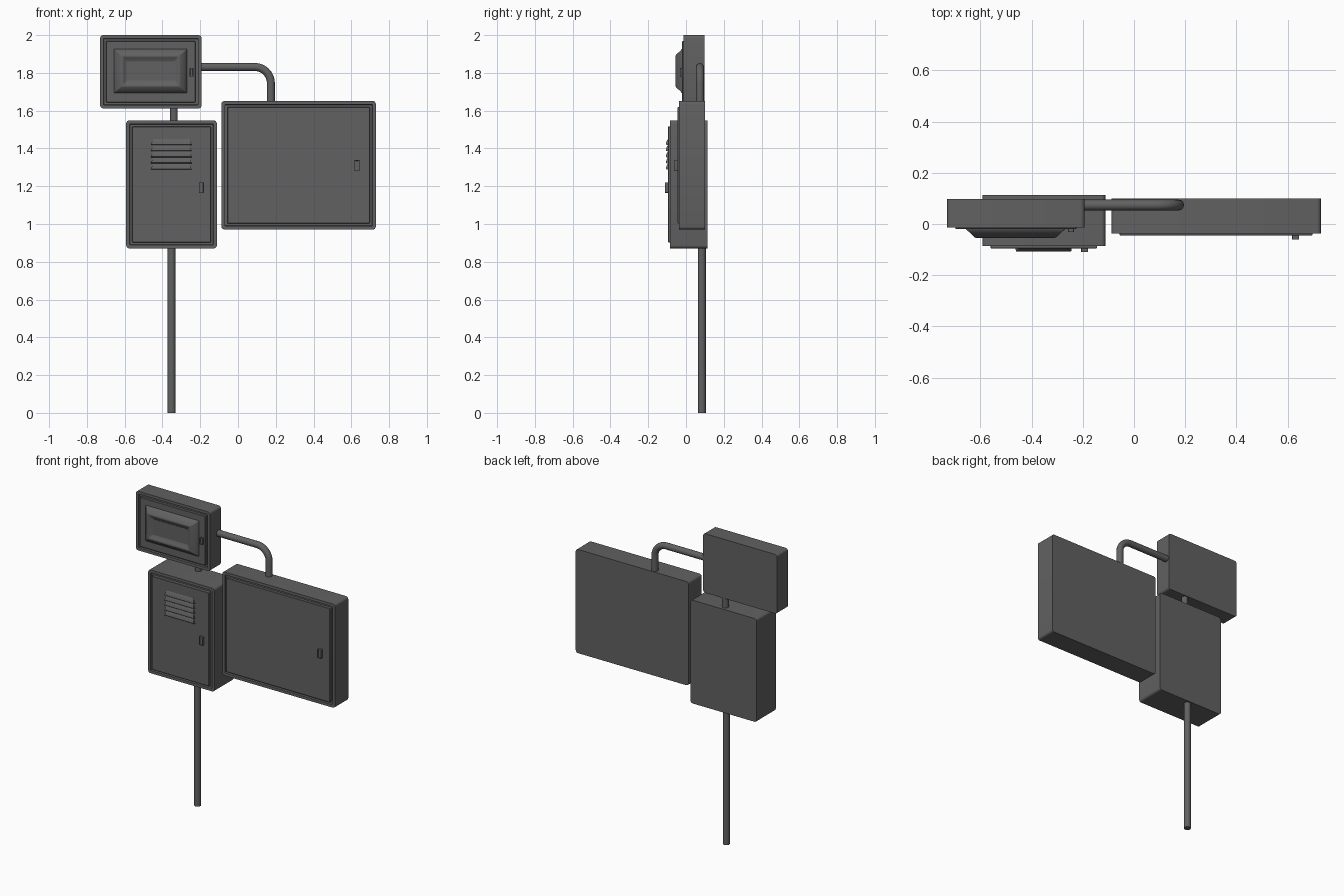
import bpy, bmesh, math

if "Cube" in bpy.data.objects:
    bpy.data.objects.remove(bpy.data.objects["Cube"])

# Dark grey painted metal for every part
metal = bpy.data.materials.new("dark_metal")
metal.diffuse_color = (.12, .12, .123, 1)
metal.use_nodes = True
metal.node_tree.nodes["Principled BSDF"].inputs["Base Color"].default_value = metal.diffuse_color


def finish(name, bm, smooth=30):
    bmesh.ops.recalc_face_normals(bm, faces=bm.faces)
    me = bpy.data.meshes.new(name)
    bm.to_mesh(me)
    bm.free()
    me.materials.append(metal)
    ob = bpy.data.objects.new(name, me)
    bpy.context.collection.objects.link(ob)
    bpy.ops.object.select_all(action='DESELECT')
    bpy.context.view_layer.objects.active = ob
    ob.select_set(True)
    bpy.ops.object.shade_smooth_by_angle(angle=math.radians(smooth))
    return ob


def rounded_rect(x0, x1, z0, z1, r, seg=4):
    pts = []
    for cx, cz, a0 in ((x1 - r, z1 - r, 0), (x0 + r, z1 - r, 90),
                       (x0 + r, z0 + r, 180), (x1 - r, z0 + r, 270)):
        for i in range(seg + 1):
            a = math.radians(a0 + 90 * i / seg)
            pts.append((cx + r * math.cos(a), cz + r * math.sin(a)))
    return pts


def loft(name, loops, smooth=30):
    """Join rounded rectangles (x0, x1, z0, z1, radius, y) and cap both ends."""
    bm = bmesh.new()
    rings = [[bm.verts.new((x, l[5], z)) for x, z in rounded_rect(*l[:5])] for l in loops]
    for a, b in zip(rings, rings[1:]):
        n = len(a)
        for i in range(n):
            bm.faces.new((a[i], a[(i + 1) % n], b[(i + 1) % n], b[i]))
    bm.faces.new(rings[0])
    bm.faces.new(rings[-1])
    return finish(name, bm, smooth)


def cabinet(name, x0, x1, z0, z1, back, front, door):
    """Box with a raised rim, a recessed seam and a door panel."""
    steps = [(0, back), (0, front), (.018, front), (.02, front + .012),
             (.032, front + .012), (.032, door + .002), (.034, door)]
    return loft(name, [(x0 + d, x1 - d, z0 + d, z1 - d, max(.016 - d, .004), y)
                       for d, y in steps])


def handle(name, x, z, w, h, back, front):
    """Straight-sided latch with a shallow sunken face."""
    loft(name, [(x - w / 2 + d, x + w / 2 - d, z - h / 2 + d, z + h / 2 - d, .002, y)
                for d, y in ((0, back), (0, front), (.004, front), (.005, front + .004))])


def pipe(name, path, r=.02, sides=20):
    """Round pipe through points lying in one plane of constant y."""
    bm = bmesh.new()
    rings = []
    for i, (x, y, z) in enumerate(path):
        p, q = path[max(i - 1, 0)], path[min(i + 1, len(path) - 1)]
        a = math.atan2(q[2] - p[2], q[0] - p[0])
        nx, nz = -math.sin(a), math.cos(a)
        ring = []
        for k in range(sides):
            t = 2 * math.pi * k / sides
            c, s = r * math.cos(t), r * math.sin(t)
            ring.append(bm.verts.new((x + nx * c, y + s, z + nz * c)))
        rings.append(ring)
    for a, b in zip(rings, rings[1:]):
        for k in range(sides):
            bm.faces.new((a[k], a[(k + 1) % sides], b[(k + 1) % sides], b[k]))
    bm.faces.new(rings[0])
    bm.faces.new(rings[-1])
    finish(name, bm, 40)


# Three cabinets
cabinet("meter_box", -.73, -.193, 1.612, 2.0, .098, -.014, -.02)
cabinet("vented_box", -.592, -.112, .871, 1.548, .113, -.085, -.095)
cabinet("large_box", -.088, .73, .971, 1.651, .1, -.037, -.044)

# Softly shaded raised bezel with sunken window on the meter box
cx, cz = -.463, 1.81
loft("window_bezel", [(cx - w, cx + w, cz - h, cz + h, .004, y) for w, h, y in (
    (.193, .117, -.01), (.193, .117, -.021), (.178, .103, -.034), (.158, .086, -.053),
    (.15, .078, -.055), (.142, .07, -.051), (.126, .051, -.036))], 60)
loft("window", [(cx - w, cx + w, cz - h, cz + h, .003, y) for w, h, y in (
    (.126, .051, -.03), (.126, .051, -.039), (.122, .047, -.039))])

# Door handles
handle("meter_box_handle", -.246, 1.803, .022, .044, -.01, -.031)
handle("vented_box_handle", -.193, 1.193, .027, .056, -.088, -.11)
handle("large_box_handle", .631, 1.31, .027, .058, -.038, -.061)

# Louvres: hooded wedges with tapered ends, widest at the bottom lip
profile = [(-.09, 0, 0), (-.102, 0, 0), (-.107, .004, .002), (-.106, .01, .004),
           (-.101, .024, .009), (-.094, .034, .016), (-.09, .034, .016)]
for i in range(5):
    zb = 1.288 + i * .0325
    bm = bmesh.new()
    left = [bm.verts.new((-.462 + d, y, zb + z)) for y, z, d in profile]
    right = [bm.verts.new((-.244 - d, y, zb + z)) for y, z, d in profile]
    n = len(profile)
    for k in range(n):
        j = (k + 1) % n
        bm.faces.new((left[k], left[j], right[j], right[k]))
    bm.faces.new(left)
    bm.faces.new(right)
    finish(f"louvre_{i + 1}", bm, 40)

# Pipes: ground pole, short link, elbow conduit
pipe("ground_pole", [(-.352, .084, 0), (-.352, .084, .89)], .021)
pipe("link_pipe", [(-.339, .074, 1.53), (-.339, .074, 1.63)], .02)
R, ex, ez = .085, .174, 1.831
bend = [(ex - R + R * math.sin(t), .074, ez - R + R * math.cos(t))
        for t in (math.pi / 2 * i / 12 for i in range(13))]
pipe("elbow_conduit", [(-.22, .074, ez)] + bend + [(ex, .074, 1.635)], .021)
